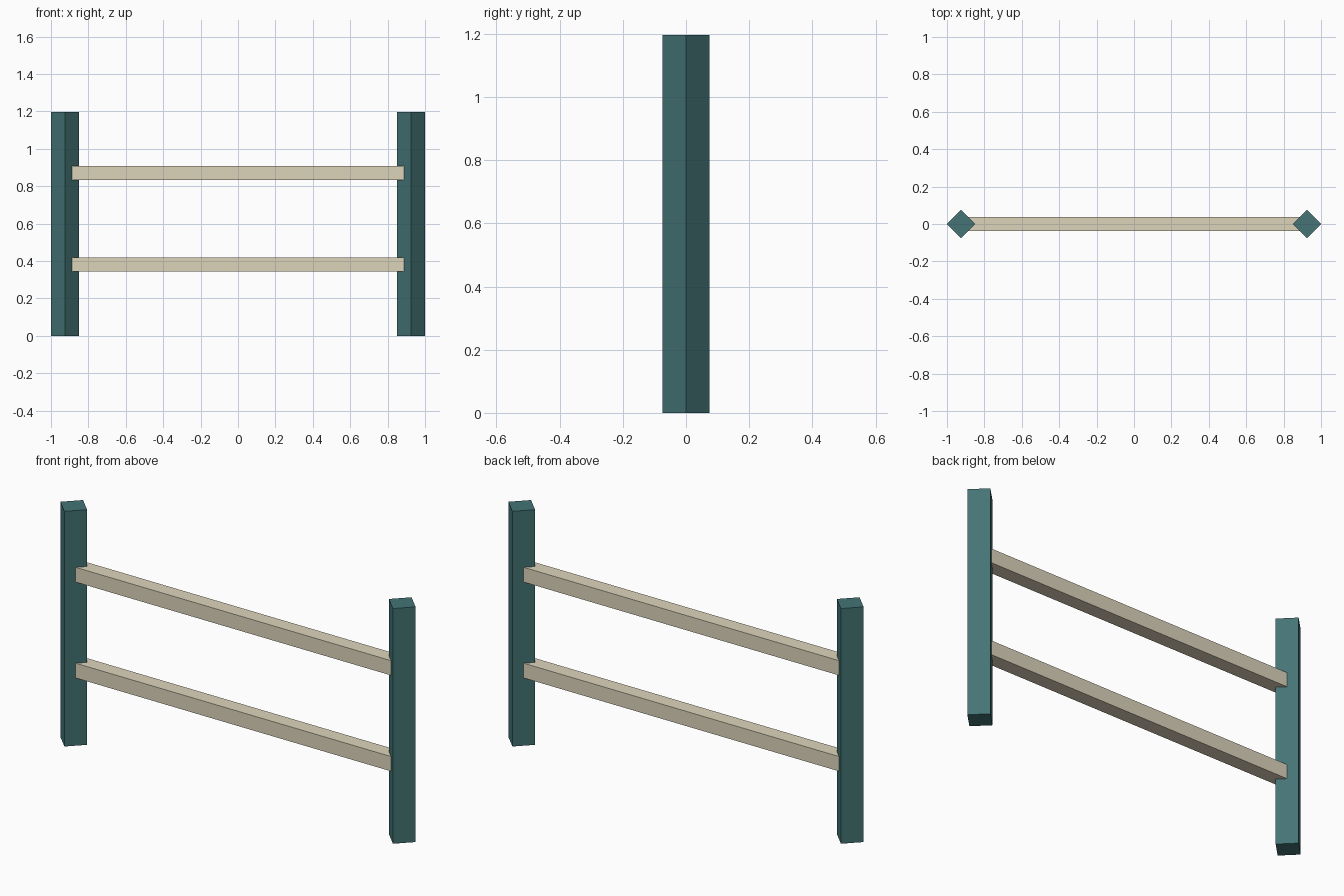
import bpy
import math

cube = bpy.data.objects.get("Cube")
if cube:
    bpy.data.objects.remove(cube, do_unlink=True)


def make_material(name, color):
    mat = bpy.data.materials.new(name)
    mat.use_nodes = True
    mat.diffuse_color = color
    mat.node_tree.nodes["Principled BSDF"].inputs["Base Color"].default_value = color
    return mat


def add_box(name, location, size, mat, turn=0.0):
    bpy.ops.mesh.primitive_cube_add(size=1, location=location, rotation=(0, 0, turn))
    obj = bpy.context.object
    obj.name = name
    obj.scale = size
    bpy.ops.object.transform_apply(location=False, rotation=True, scale=True)
    obj.data.materials.append(mat)
    return obj


teal = make_material("dark teal paint", (0.058, 0.175, 0.18, 1))
beige = make_material("pale beige wood", (0.72, 0.66, 0.5, 1))

height = 1.197
post_x = 0.925
post_side = 0.15 / math.sqrt(2)
rail_side = 0.075

# Square posts turned so that a corner faces the front
for side, x in (("left", post_x), ("right", -post_x)):
    add_box(side + "_post", (x, 0, height / 2),
            (post_side, post_side, height), teal, math.radians(45))

# Horizontal rails let into the inner corners of the posts
for level, z in (("lower", 0.382), ("upper", 0.87)):
    add_box(level + "_rail", (0, 0, z), (1.78, rail_side, rail_side), beige)
